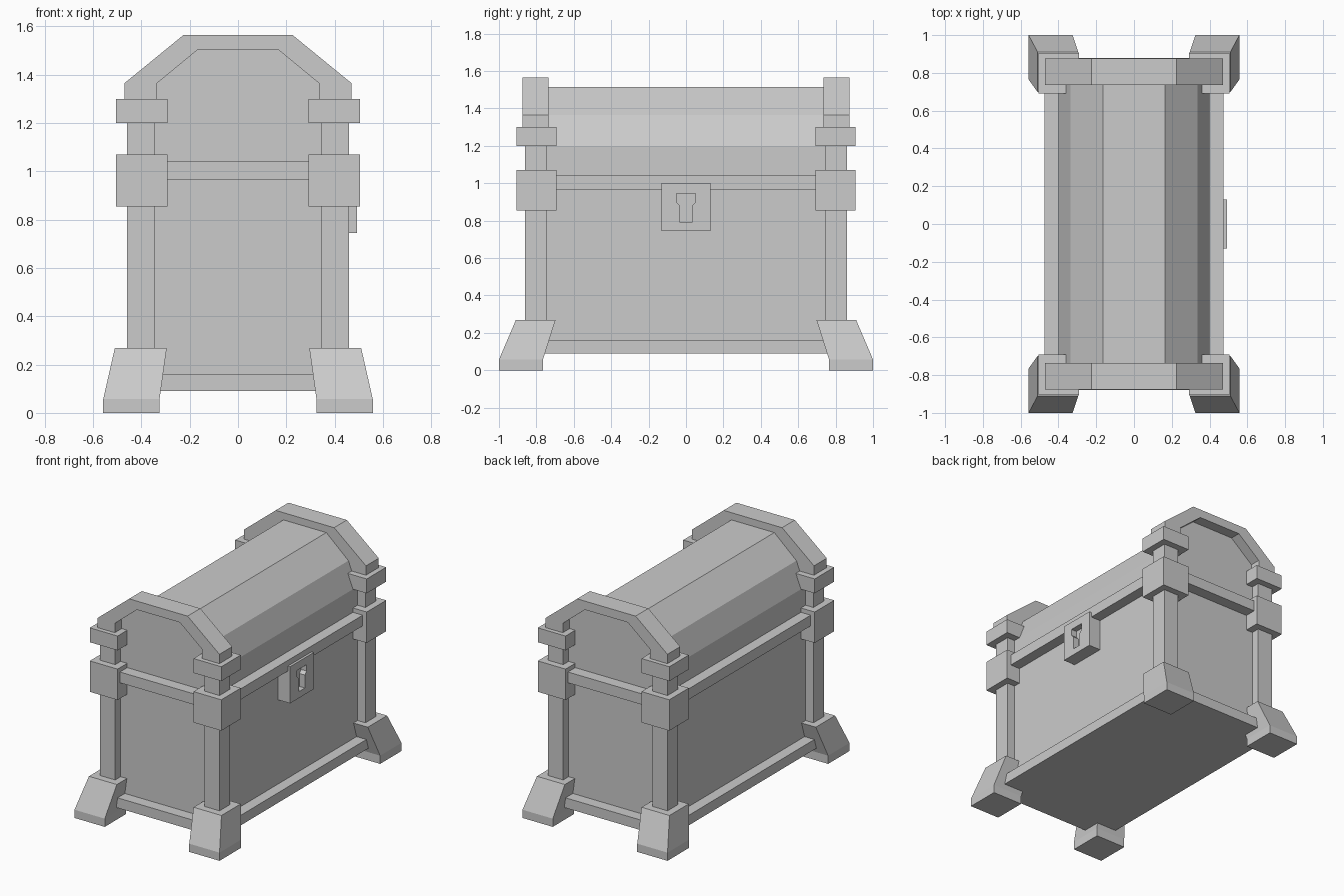
import bpy
import bmesh

cube = bpy.data.objects.get("Cube")
if cube:
    bpy.data.objects.remove(cube, do_unlink=True)

grey = bpy.data.materials.new("plain_grey")
grey.use_nodes = True
COLOUR = (0.6, 0.6, 0.6, 1)
grey.diffuse_color = COLOUR
grey.node_tree.nodes["Principled BSDF"].inputs["Base Color"].default_value = COLOUR


def loft(name, rings, material=grey):
    """Skin a stack of matching point rings and cap both ends."""
    bm = bmesh.new()
    loops = [[bm.verts.new(p) for p in ring] for ring in rings]
    for low, high in zip(loops, loops[1:]):
        for i in range(len(low)):
            j = (i + 1) % len(low)
            bm.faces.new((low[i], low[j], high[j], high[i]))
    bm.faces.new(loops[0][::-1])
    bm.faces.new(loops[-1])
    bmesh.ops.recalc_face_normals(bm, faces=bm.faces)
    mesh = bpy.data.meshes.new(name)
    bm.to_mesh(mesh)
    bm.free()
    obj = bpy.data.objects.new(name, mesh)
    bpy.context.collection.objects.link(obj)
    mesh.materials.append(material)
    return obj


def rect(x0, x1, y0, y1, z):
    return [(x0, y0, z), (x1, y0, z), (x1, y1, z), (x0, y1, z)]


def box(name, x0, x1, y0, y1, z0, z1):
    return loft(name, [rect(x0, x1, y0, y1, z) for z in (z0, z1)])


def extrude_y(name, profile, y0, y1):
    return loft(name, [[(x, y, z) for x, z in profile] for y in (y0, y1)])


def mirrored(half):
    """Complete a right-hand half outline with its left-hand reflection."""
    return half + [(-a, b) for a, b in reversed(half)]


# Chest body with faceted lid
extrude_y("chest_body", mirrored([(0.4, 0.09), (0.4, 1.2), (0.335, 1.365), (0.165, 1.515)]),
          -0.8, 0.8)

# Trim bands around the base and the lid seam
box("base_trim", -0.475, 0.475, -0.88, 0.88, 0.09, 0.16)
box("seam_trim", -0.475, 0.475, -0.88, 0.88, 0.965, 1.04)

# Arched bands over each end of the lid
outer = [(0.47, 1.28), (0.47, 1.365), (0.225, 1.565)]
inner = [(0.335, 1.28), (0.335, 1.365), (0.165, 1.505)]
arch = mirrored(outer) + mirrored(inner)[::-1]
for label, y0 in (("front", -0.875), ("back", 0.735)):
    extrude_y(label + "_arch", arch, y0, y0 + 0.14)

# Corner posts, collars and splayed feet
for end, sy in (("front", -1), ("back", 1)):
    for side, sx in (("left", 1), ("right", -1)):
        corner = f"{end}_{side}_"

        def corner_rect(x0, x1, y0, y1, z):
            return rect(sx * x0, sx * x1, sy * y0, sy * y1, z)

        loft(corner + "post", [corner_rect(0.343, 0.46, 0.743, 0.86, z) for z in (0.2, 1.25)])
        for part, z0, z1 in (("seam_block", 0.855, 1.07), ("upper_collar", 1.2, 1.3)):
            loft(corner + part, [corner_rect(0.292, 0.506, 0.692, 0.906, z) for z in (z0, z1)])
        loft(corner + "foot", [corner_rect(0.325, 0.558, 0.765, 1.0, 0),
                               corner_rect(0.325, 0.558, 0.765, 1.0, 0.057),
                               corner_rect(0.295, 0.51, 0.698, 0.91, 0.268)])

# Lock plate with a recessed keyhole
lock = box("lock_plate", 0.39, 0.492, -0.13, 0.13, 0.745, 1.0)
keyhole = mirrored([(0.032, 0.79), (0.032, 0.88), (0.052, 0.9), (0.052, 0.945)])
cutter = loft("keyhole_cutter", [[(x, y, z) for y, z in keyhole] for x in (0.45, 0.55)])
cutter.hide_render = True
cutter.hide_viewport = True
cut = lock.modifiers.new("keyhole", "BOOLEAN")
cut.operation = "DIFFERENCE"
cut.solver = "EXACT"
cut.object = cutter
